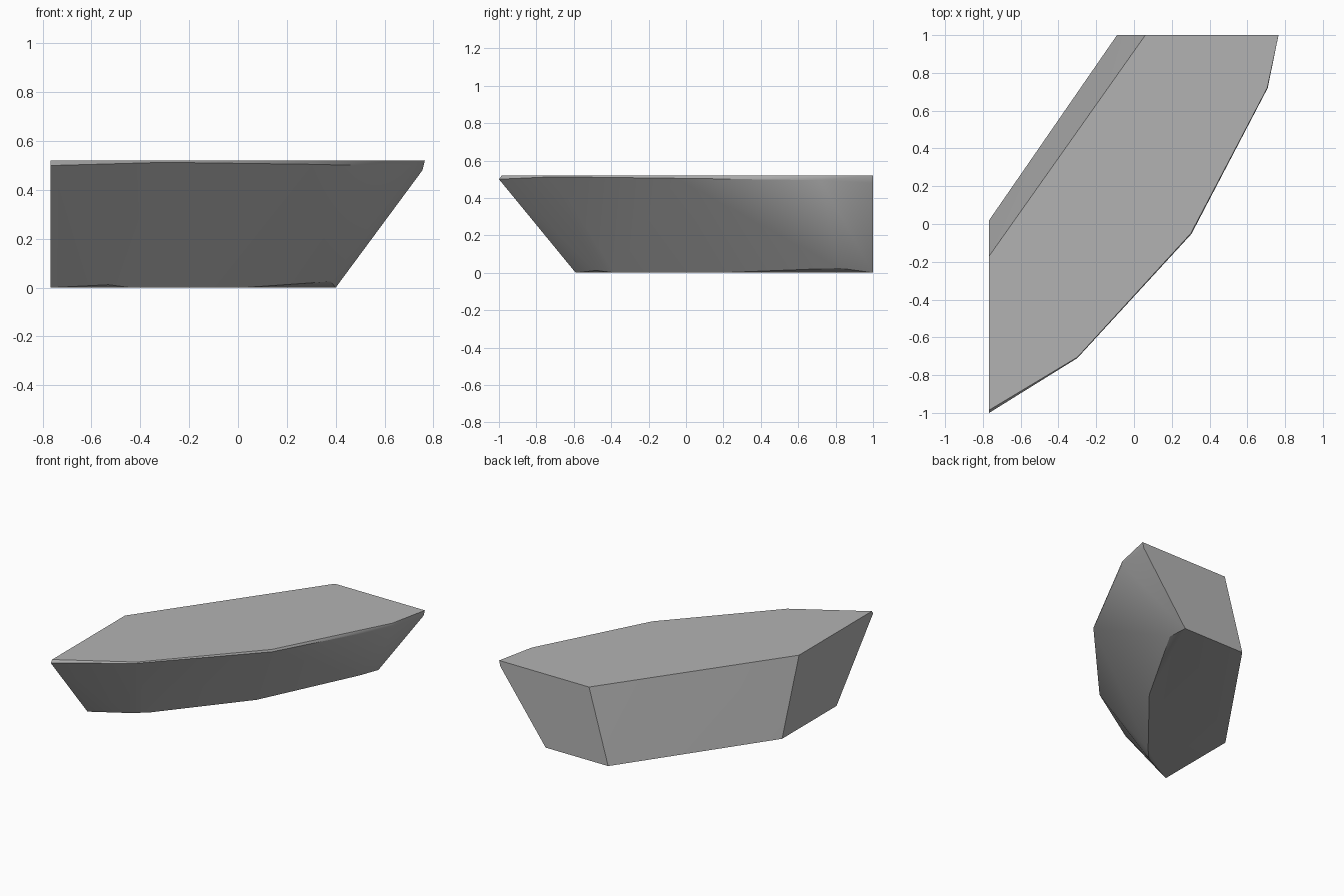
import bpy, bmesh, math

cube = bpy.data.objects.get("Cube")
if cube:
    bpy.data.objects.remove(cube, do_unlink=True)

TOP = 0.52

# Flat upper face outline
top = [(-0.767, -0.985), (-0.3, -0.705), (0.3, -0.05), (0.705, 0.72),
       (0.765, 1), (0.06, 1), (-0.767, -0.17)]

# Slightly chamfered rim under the curved front edge
rim = [(-0.767, -1, 0.5), (-0.3, -0.71, 0.513), (0.304, -0.053, 0.505),
       (0.708, 0.72, 0.495), (0.755, 1, 0.48)]

# Lower face outline, with two slightly raised corners
base = [(0.4, 1, 0), (-0.09, 1, 0), (-0.767, 0.02, 0), (-0.767, -0.59, 0),
        (-0.53, -0.48, 0.012), (-0.44, -0.38, 0), (0.02, 0.18, 0), (0.38, 0.82, 0.025)]

# Convex stone shard wrapped around the outlines
bm = bmesh.new()
for x, y in top:
    bm.verts.new((x, y, TOP))
for point in rim + base:
    bm.verts.new(point)
hull = bmesh.ops.convex_hull(bm, input=bm.verts)
unused = [g for g in hull["geom_interior"] if isinstance(g, bmesh.types.BMVert)]
bmesh.ops.delete(bm, geom=unused, context='VERTS')
bmesh.ops.dissolve_limit(bm, angle_limit=math.radians(1), verts=bm.verts, edges=bm.edges)
bmesh.ops.recalc_face_normals(bm, faces=bm.faces)

mesh = bpy.data.meshes.new("stone_shard")
bm.to_mesh(mesh)
bm.free()
shard = bpy.data.objects.new("stone_shard", mesh)
bpy.context.collection.objects.link(shard)

# Plain grey stone
grey = bpy.data.materials.new("stone_grey")
grey.use_nodes = True
colour = (0.45, 0.45, 0.45, 1)
grey.diffuse_color = colour
grey.node_tree.nodes["Principled BSDF"].inputs["Base Color"].default_value = colour
mesh.materials.append(grey)

# Soft curved front, crisp flat cuts
bpy.ops.object.select_all(action='DESELECT')
shard.select_set(True)
bpy.context.view_layer.objects.active = shard
bpy.ops.object.shade_smooth_by_angle(angle=math.radians(30))
